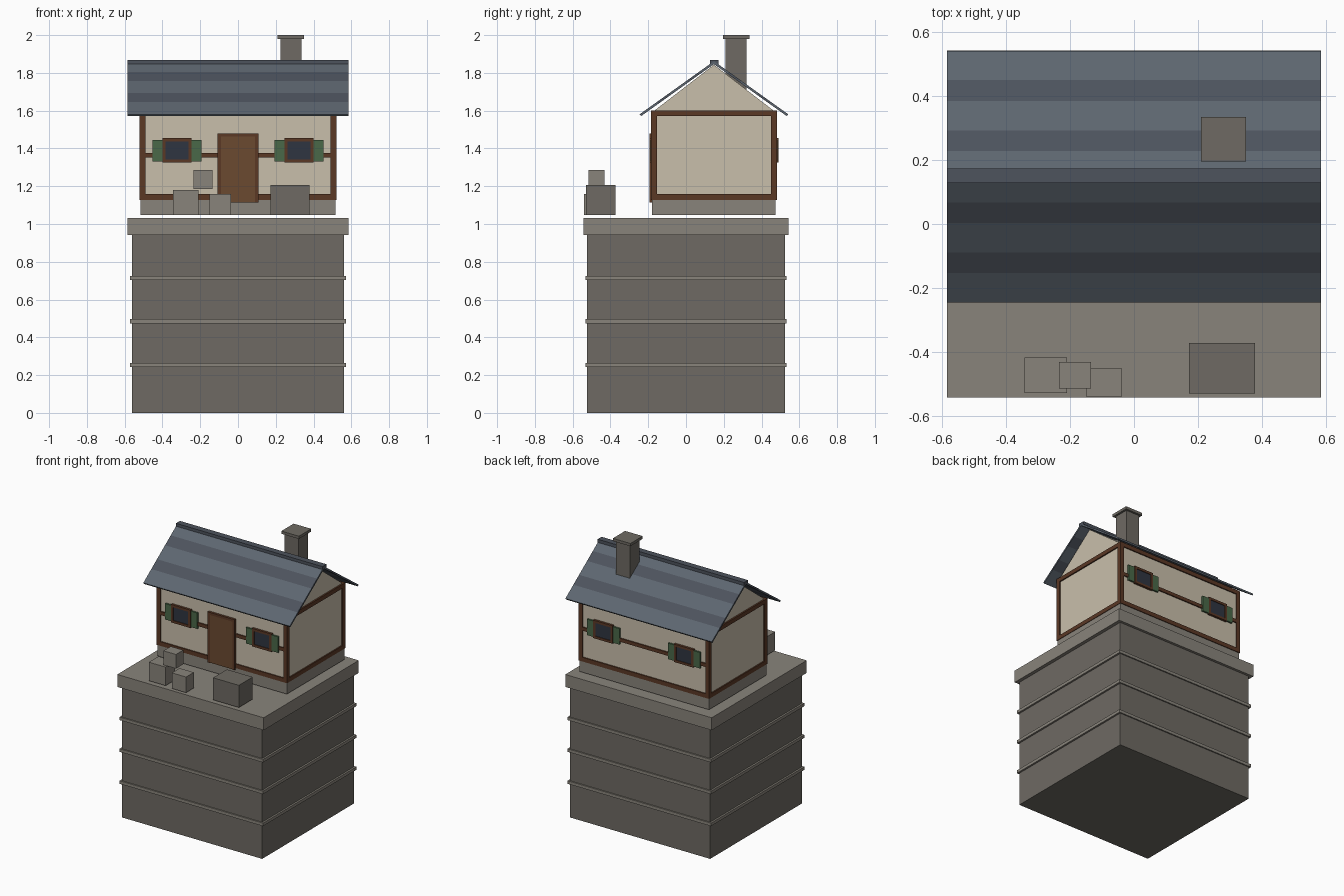
import bpy, bmesh

if "Cube" in bpy.data.objects:
    bpy.data.objects.remove(bpy.data.objects["Cube"])


def material(name, hexcol):
    rgb = [int(hexcol[i:i + 2], 16) / 255 for i in (0, 2, 4)]
    m = bpy.data.materials.new(name)
    m.diffuse_color = [((c + 0.055) / 1.055) ** 2.4 for c in rgb] + [1]
    m.use_nodes = True
    m.node_tree.nodes["Principled BSDF"].inputs["Base Color"].default_value = m.diffuse_color
    return m


STONE = material("stone", "6e6a63")
TRIM = material("trim_stone", "89847b")
PLASTER = material("plaster", "c9bfab")
WOOD = material("timber", "5b3825")
DOOR = material("door_wood", "6b4a30")
SLATE = material("slate_light", "5d6670")
SLATE_D = material("slate_dark", "4d535d")
GLASS = material("glass", "2f3541")
GREEN = material("shutter_green", "4a6848")


def prism(name, profile, x0, x1, mat):
    """Extrude a (y, z) profile along x."""
    bm = bmesh.new()
    face = bm.faces.new([bm.verts.new((x0, y, z)) for y, z in profile])
    ext = bmesh.ops.extrude_face_region(bm, geom=[face])["geom"]
    bmesh.ops.translate(bm, vec=(x1 - x0, 0, 0),
                        verts=[v for v in ext if isinstance(v, bmesh.types.BMVert)])
    bmesh.ops.recalc_face_normals(bm, faces=bm.faces)
    me = bpy.data.meshes.new(name)
    bm.to_mesh(me)
    bm.free()
    me.materials.append(mat)
    ob = bpy.data.objects.new(name, me)
    bpy.context.collection.objects.link(ob)
    return ob


def box(name, x, y, z, mat):
    """Box from (min, max) ranges."""
    return prism(name, [(y[0], z[0]), (y[1], z[0]), (y[1], z[1]), (y[0], z[1])],
                 x[0], x[1], mat)


# Stone tower with bands and top slab
box("tower", (-.56, .56), (-.524, .524), (0, .945), STONE)
for z in (.254, .485, .714):
    box("tower_band", (-.573, .573), (-.533, .533), (z - .011, z + .011), TRIM)
box("tower_slab", (-.585, .585), (-.5425, .5425), (.943, 1.033), TRIM)

# House body
YC = .148  # house centre line
box("foundation", (-.517, .517), (-.18, .475), (1.047, 1.13), TRIM)
box("walls", (-.512, .512), (-.176, .472), (1.13, 1.6), PLASTER)
prism("gable", [(-.168, 1.6), (.464, 1.6), (YC, 1.843)], -.51, .51, PLASTER)

# Timber frame
X, H, T = .521, .3325, .03
for s in (-1, 1):
    yo = sorted((YC + s * H, YC + s * (H - T)))
    for sx in (-1, 1):
        box("corner_post", sorted((sx * X, sx * (X - T))), yo, (1.128, 1.6), WOOD)
    for z0, z1 in ((1.128, 1.158), (1.572, 1.602)):
        box("long_beam", (-X, X), yo, (z0, z1), WOOD)
        box("side_beam", sorted((s * X, s * (X - T))), (YC - H, YC + H), (z0, z1), WOOD)
    box("middle_beam", (-X, X), yo, (1.351, 1.376), WOOD)

    # Windows with shutters, front and back
    def layer(depth):
        return sorted((YC + s * .31, YC + s * (H + depth)))
    for xc in (-.323, .323):
        for d in (-1, 1):
            box("window_jamb", sorted((xc + d * .078, xc + d * .06)),
                layer(.008), (1.325, 1.455), WOOD)
            box("shutter", sorted((xc + d * .074, xc + d * .129)),
                layer(.004), (1.331, 1.446), GREEN)
        box("window_head", (xc - .078, xc + .078), layer(.008), (1.438, 1.455), WOOD)
        box("window_sill", (xc - .078, xc + .078), layer(.008), (1.325, 1.342), WOOD)
        box("window_glass", (xc - .062, xc + .062), layer(.003), (1.34, 1.44), GLASS)

# Door
box("door", (-.095, .095), (-.189, -.15), (1.115, 1.465), DOOR)
for s in (-1, 1):
    box("door_jamb", sorted((s * .108, s * .09)), (-.193, -.15), (1.115, 1.48), WOOD)
box("door_head", (-.108, .108), (-.193, -.15), (1.462, 1.48), WOOD)

# Roof: rows of slate down each slope
def slope(d):
    return 1.862 - .715 * d


rows = (0, .08, .145, .237, .302, .393)
for s in (-1, 1):
    for i, (a, b) in enumerate(zip(rows, rows[1:])):
        prism("roof_row", [(YC + s * a, slope(a)), (YC + s * b, slope(b)),
                           (YC + s * (b - .007), slope(b) - .01),
                           (YC + s * max(a - .007, 0), slope(a) - (.01 if a else .016))],
              -.585, .585, SLATE_D if i % 2 else SLATE)
box("ridge_cap", (-.585, .585), (.128, .173), (1.846, 1.869), SLATE_D)

# Chimney
box("chimney", (.225, .335), (.21, .32), (1.66, 1.98), STONE)
box("chimney_cap", (.21, .35), (.195, .335), (1.98, 2.0), STONE)

# Blocks on the terrace
box("large_crate", (.172, .378), (-.53, -.372), (1.047, 1.207), STONE)
box("left_block", (-.343, -.209), (-.528, -.418), (1.047, 1.181), TRIM)
box("right_block", (-.15, -.037), (-.54, -.452), (1.047, 1.16), TRIM)
box("top_block", (-.235, -.135), (-.515, -.432), (1.185, 1.287), TRIM)
